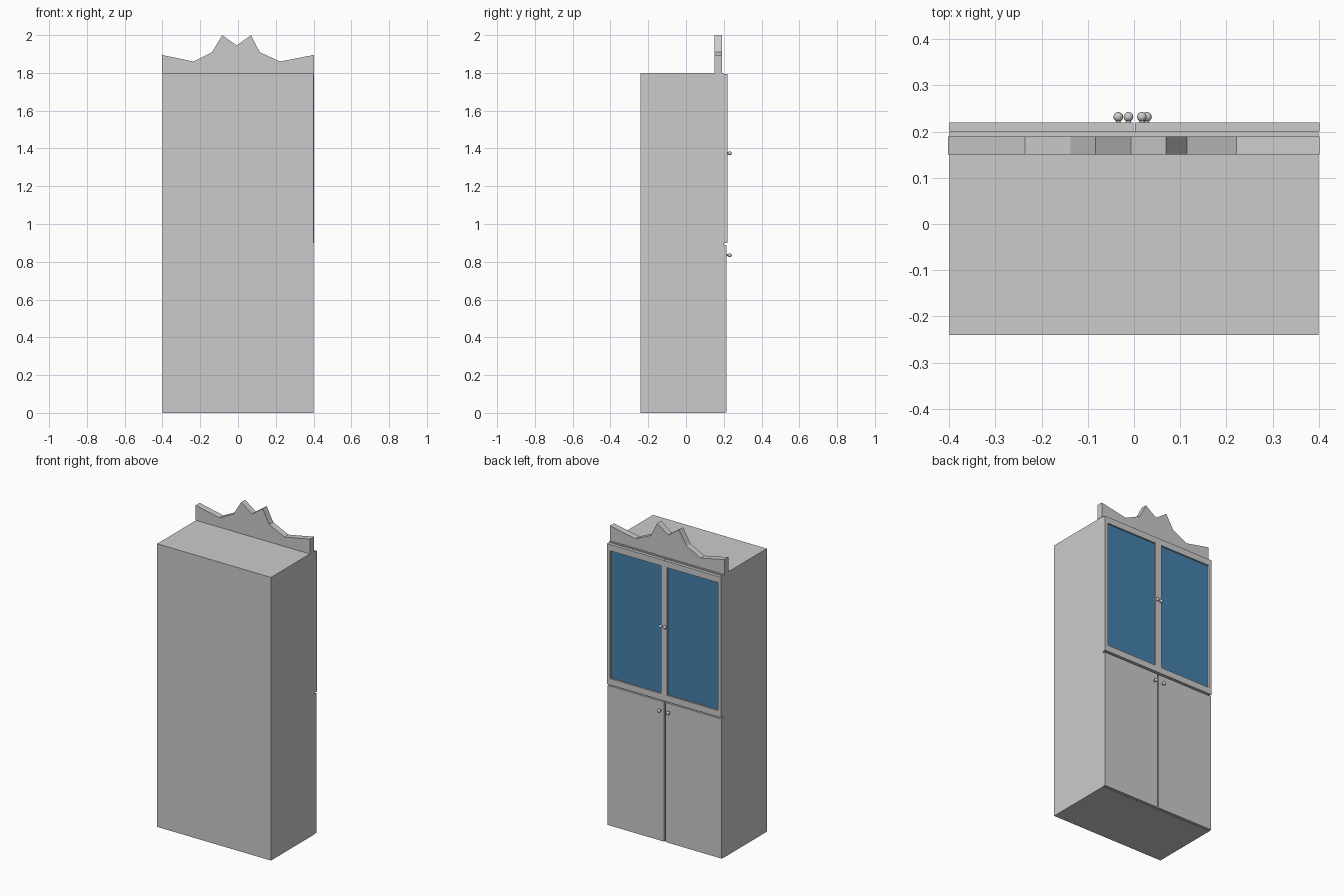
import bpy, bmesh
from mathutils import Matrix, Vector

if "Cube" in bpy.data.objects:
    bpy.data.objects.remove(bpy.data.objects["Cube"])


def finish(name, bm, mat=None):
    bmesh.ops.recalc_face_normals(bm, faces=bm.faces)
    me = bpy.data.meshes.new(name)
    bm.to_mesh(me)
    bm.free()
    ob = bpy.data.objects.new(name, me)
    bpy.context.collection.objects.link(ob)
    if mat:
        me.materials.append(mat)
    return ob


def add_box(bm, x0, x1, y0, y1, z0, z1):
    size = Matrix.Diagonal((x1 - x0, y1 - y0, z1 - z0, 1))
    centre = Vector(((x0 + x1) / 2, (y0 + y1) / 2, (z0 + z1) / 2))
    bmesh.ops.create_cube(bm, size=1, matrix=Matrix.Translation(centre) @ size)


def box(name, *dims, mat=None):
    bm = bmesh.new()
    add_box(bm, *dims)
    return finish(name, bm, mat)


glass = bpy.data.materials.new("blue_glass")
glass.diffuse_color = (0.06, 0.22, 0.42, 1)
glass.use_nodes = True
glass.node_tree.nodes["Principled BSDF"].inputs["Base Color"].default_value = glass.diffuse_color

# Cabinet carcass (doors are on the +y side)
box("cabinet_body", -0.4, 0.4, -0.24, 0.2, 0, 1.8)

# Lower solid doors
box("lower_door_left", -0.4, -0.005, 0.2, 0.215, 0.003, 0.89)
box("lower_door_right", 0.005, 0.4, 0.2, 0.215, 0.003, 0.89)

# Upper framed doors with recessed glass
STILE, RAIL, Z0, Z1 = 0.021, 0.04, 0.9, 1.793
for side, x0, x1 in (("left", -0.399, -0.001), ("right", 0.002, 0.402)):
    bm = bmesh.new()
    add_box(bm, x0, x0 + STILE, 0.2, 0.22, Z0, Z1)
    add_box(bm, x1 - STILE, x1, 0.2, 0.22, Z0, Z1)
    add_box(bm, x0 + STILE, x1 - STILE, 0.2, 0.22, Z0, Z0 + RAIL)
    add_box(bm, x0 + STILE, x1 - STILE, 0.2, 0.22, Z1 - RAIL, Z1)
    # Drop hidden walls and weld the frame into one piece
    bmesh.ops.remove_doubles(bm, verts=bm.verts, dist=1e-5)
    finish("upper_door_frame_" + side, bm)
    box("glass_pane_" + side, x0 + STILE, x1 - STILE, 0.2, 0.21,
        Z0 + RAIL, Z1 - RAIL, mat=glass)

# Carved crest standing on the top
crest = [(-0.403, 1.8), (-0.403, 1.895), (-0.236, 1.86), (-0.137, 1.91),
         (-0.083, 2.0), (-0.007, 1.945), (0.069, 2.0), (0.115, 1.91),
         (0.222, 1.86), (0.402, 1.895), (0.402, 1.8)]
bm = bmesh.new()
face = bm.faces.new([bm.verts.new((x, 0.15, z)) for x, z in crest])
ext = bmesh.ops.extrude_face_region(bm, geom=[face], use_keep_orig=True)
bmesh.ops.translate(bm, vec=(0, 0.04, 0),
                    verts=[v for v in ext["geom"] if isinstance(v, bmesh.types.BMVert)])
finish("crest", bm)

# Round knobs on short flared stems
for name, x, z, y0 in (("upper_knob_left", -0.012, 1.375, 0.22),
                       ("upper_knob_right", 0.017, 1.375, 0.22),
                       ("lower_knob_left", -0.034, 0.835, 0.215),
                       ("lower_knob_right", 0.028, 0.835, 0.215)):
    bm = bmesh.new()
    bmesh.ops.create_uvsphere(bm, u_segments=16, v_segments=10, radius=0.0105,
                              matrix=Matrix.Translation((x, 0.232, z)))
    stem = Matrix.Translation((x, (y0 + 0.228) / 2, z)) @ Matrix.Rotation(1.570796, 4, 'X')
    bmesh.ops.create_cone(bm, cap_ends=True, segments=12, radius1=0.004,
                          radius2=0.006, depth=0.228 - y0, matrix=stem)
    ob = finish(name, bm)
    bpy.ops.object.select_all(action='DESELECT')
    ob.select_set(True)
    bpy.context.view_layer.objects.active = ob
    bpy.ops.object.shade_smooth_by_angle()
